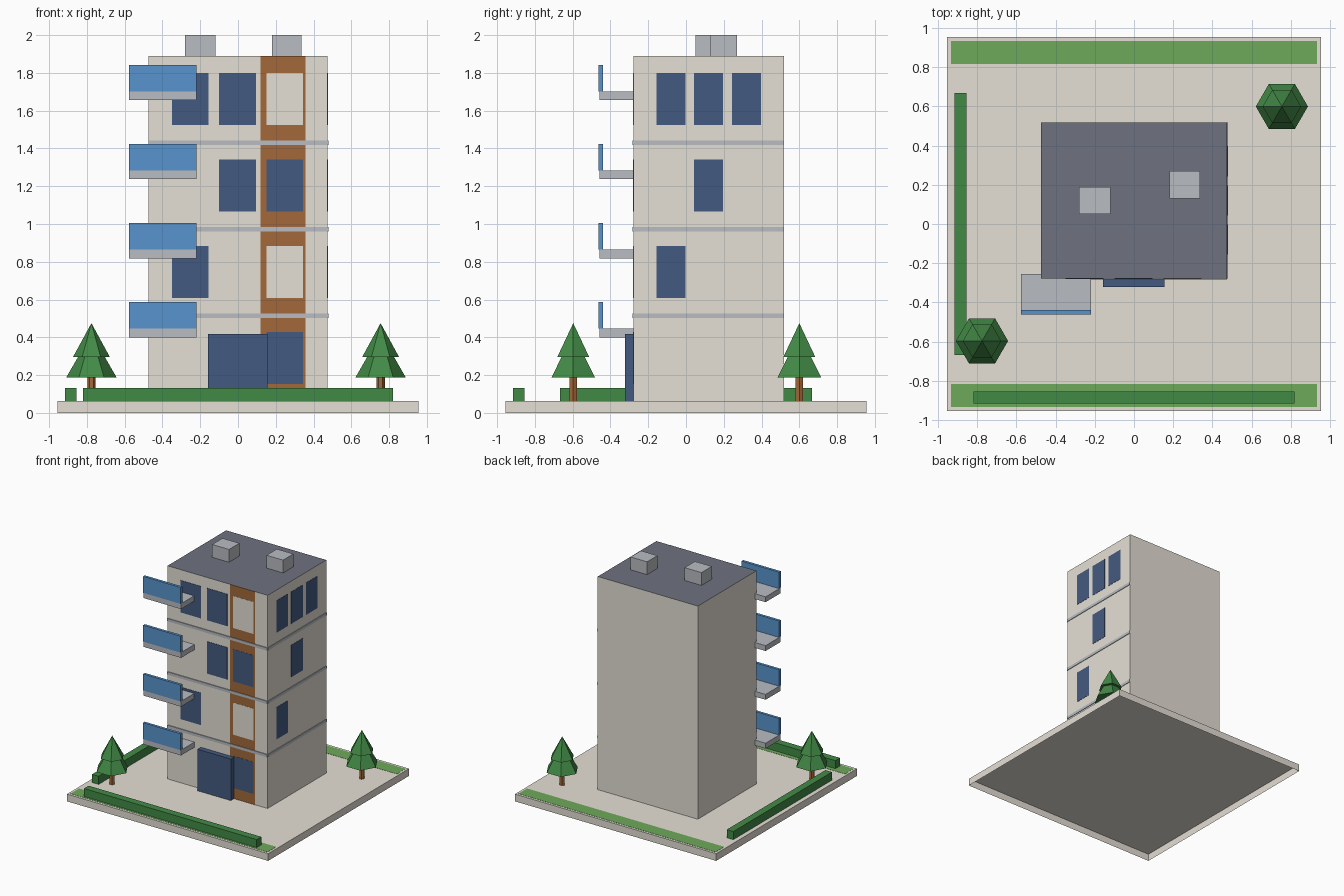
import bpy, bmesh, math

cube = bpy.data.objects.get("Cube")
if cube:
    bpy.data.objects.remove(cube, do_unlink=True)


def material(name, hex_code):
    rgb = [int(hex_code[i:i + 2], 16) / 255 for i in (0, 2, 4)]
    lin = [c / 12.92 if c <= 0.04045 else ((c + 0.055) / 1.055) ** 2.4 for c in rgb]
    mat = bpy.data.materials.new(name)
    mat.use_nodes = True
    mat.diffuse_color = (*lin, 1)
    mat.node_tree.nodes["Principled BSDF"].inputs["Base Color"].default_value = (*lin, 1)
    return mat


PLASTER = material("plaster", "e5e0d5")
CONCRETE = material("concrete", "b8bcc1")
ROOF = material("roof_slate", "6e727f")
WINDOW = material("window_blue", "445a80")
RAIL = material("balcony_blue", "5894cd")
GRASS = material("grass", "6eaa5b")
LEAF = material("leaf_green", "428a46")
WOOD = material("wood_brown", "a3693a")


def finish(name, bm, mats):
    bmesh.ops.recalc_face_normals(bm, faces=bm.faces)
    mesh = bpy.data.meshes.new(name)
    bm.to_mesh(mesh)
    bm.free()
    for m in mats:
        mesh.materials.append(m)
    obj = bpy.data.objects.new(name, mesh)
    bpy.context.collection.objects.link(obj)
    return obj


def box(name, xs, ys, zs, mat):
    """Box between low and high limits on each axis."""
    bm = bmesh.new()
    bmesh.ops.create_cube(bm, size=1)
    for v in bm.verts:
        v.co = [sum(r) / 2 + c * (r[1] - r[0]) for r, c in zip((xs, ys, zs), v.co)]
    return finish(name, bm, [mat])


def hexagon(bm, x, y, r, z):
    return [bm.verts.new((x + r * math.cos(k * math.pi / 3),
                          y + r * math.sin(k * math.pi / 3), z)) for k in range(6)]


def cone(name, x, y, r, z0, z1, mat):
    bm = bmesh.new()
    ring = hexagon(bm, x, y, r, z0)
    tip = bm.verts.new((x, y, z1))
    bm.faces.new(ring)
    for k in range(6):
        bm.faces.new((ring[k], ring[(k + 1) % 6], tip))
    return finish(name, bm, [mat])


def prism(name, x, y, r, z0, z1, mat):
    bm = bmesh.new()
    low, high = hexagon(bm, x, y, r, z0), hexagon(bm, x, y, r, z1)
    bm.faces.new(low)
    bm.faces.new(high)
    for k in range(6):
        j = (k + 1) % 6
        bm.faces.new((low[k], low[j], high[j], high[k]))
    return finish(name, bm, [mat])


# Plot: a tray that is hollow underneath
GROUND = 0.062
plot = box("plot_base", (-0.955, 0.955), (-0.955, 0.955), (0, GROUND), PLASTER)
bm = bmesh.new()
bm.from_mesh(plot.data)
under = [f for f in bm.faces if f.normal.z < -0.9]
bmesh.ops.inset_region(bm, faces=under, thickness=0.004)
for v in under[0].verts:
    v.co.z = GROUND - 0.002
bm.to_mesh(plot.data)
bm.free()

# Lawns and hedges
LAWN = (GROUND, GROUND + 0.0015)
box("front_lawn", (-0.935, 0.935), (-0.935, -0.818), LAWN, GRASS)
box("back_lawn", (-0.935, 0.935), (0.818, 0.935), LAWN, GRASS)
box("front_hedge", (-0.82, 0.82), (-0.917, -0.855), (GROUND, 0.132), LEAF)
box("side_hedge", (-0.917, -0.855), (-0.668, 0.668), (GROUND, 0.132), LEAF)

# Building block with slate on its top face
SIDE, FRONT, BACK, TOP = 0.475, -0.277, 0.518, 1.89
block = box("building_block", (-SIDE, SIDE), (FRONT, BACK), (GROUND, TOP), PLASTER)
block.data.materials.append(ROOF)
for face in block.data.polygons:
    if face.normal.z > 0.9:
        face.material_index = 1

# Roof units
box("roof_unit_1", (-0.28, -0.12), (0.05, 0.19), (TOP, 2), CONCRETE)
box("roof_unit_2", (0.18, 0.337), (0.13, 0.27), (TOP, 2), CONCRETE)

# Wooden strip on the front wall
box("wood_strip", (0.12, 0.357), (FRONT - 0.0015, FRONT), (GROUND, TOP), WOOD)

# Floor bands on the front and one side
STOREY = 0.4575
for n in range(1, 4):
    z = GROUND - 0.005 + STOREY * n
    zs = (z - 0.012, z + 0.012)
    box(f"front_band_{n}", (-SIDE, SIDE), (FRONT - 0.007, FRONT), zs, CONCRETE)
    box(f"side_band_{n}", (SIDE, SIDE + 0.005), (FRONT, BACK), zs, CONCRETE)

# Window plates: W is glazed, B is a blind panel in the wall colour
for row, (front, side) in enumerate(zip(("--W", "W-B", "-WW", "WWB"),
                                        ("---", "W--", "-W-", "WWW"))):
    z = 0.152 + STOREY * row
    zs = (z, z + 0.275)
    for col in range(3):
        x = -0.253 + 0.25 * col
        if front[col] != "-":
            box(f"front_window_{row}_{col}", (x - 0.097, x + 0.097), (FRONT - 0.003, FRONT),
                zs, WINDOW if front[col] == "W" else PLASTER)
        y = -0.08 + 0.2 * col
        if side[col] == "W":
            box(f"side_window_{row}_{col}", (SIDE, SIDE + 0.002), (y - 0.077, y + 0.077),
                zs, WINDOW)

# Entrance
box("entrance_door", (-0.158, 0.157), (-0.322, FRONT), (GROUND, 0.418), WINDOW)

# Balconies
for n in range(4):
    z = 0.4 + 0.4185 * n
    box(f"balcony_slab_{n}", (-0.577, -0.22), (-0.458, -0.255), (z, z + 0.046), CONCRETE)
    box(f"balcony_rail_{n}", (-0.577, -0.22), (-0.462, -0.439), (z + 0.046, z + 0.187), RAIL)

# Trees
for n, (x, y) in enumerate(((-0.776, -0.597), (0.755, 0.6))):
    prism(f"tree_trunk_{n}", x, y, 0.022, GROUND, 0.21, WOOD)
    cone(f"tree_lower_{n}", x, y, 0.133, 0.188, 0.42, LEAF)
    cone(f"tree_upper_{n}", x, y, 0.098, 0.295, 0.475, LEAF)
